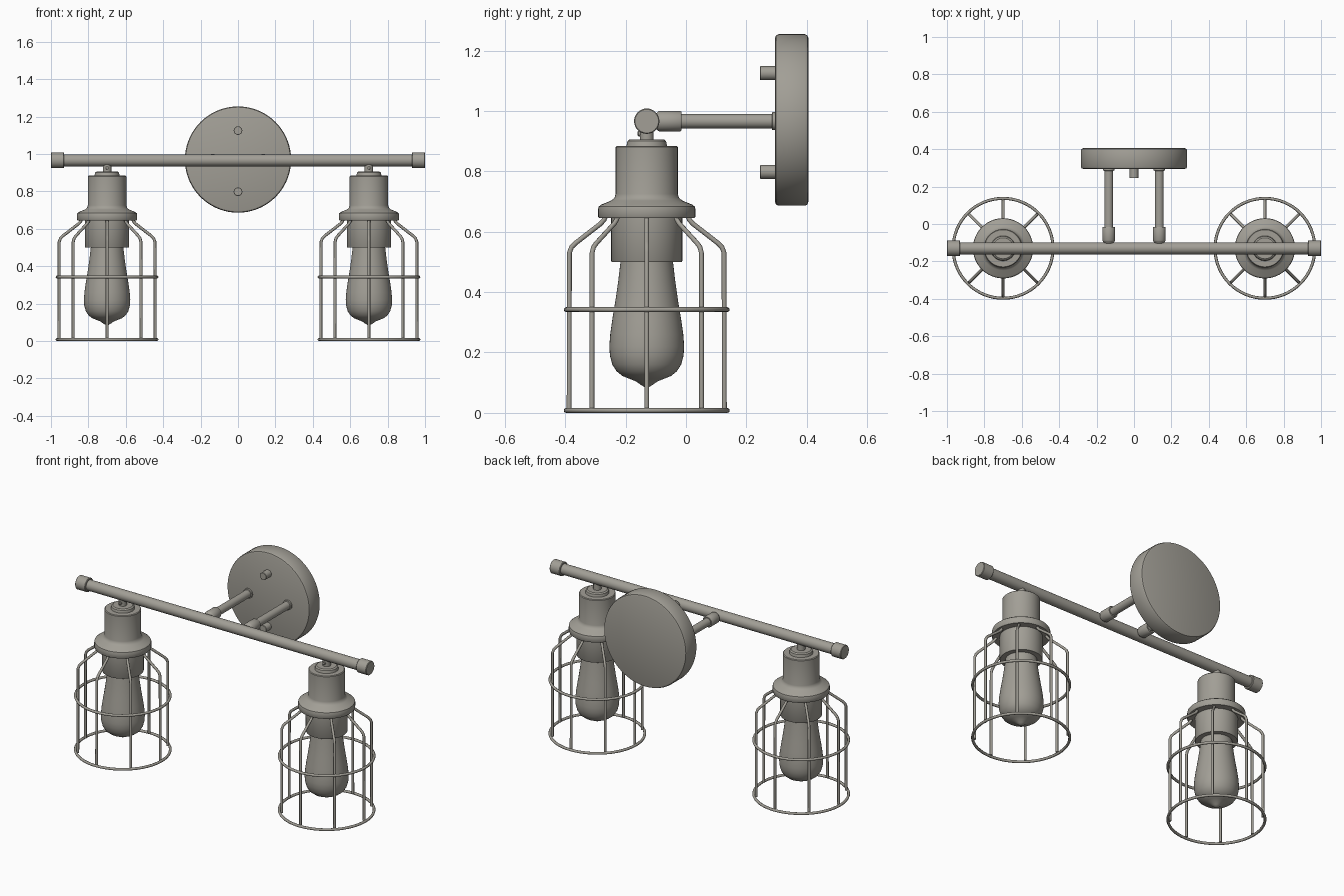
import bpy, bmesh, math
from mathutils import Vector, Matrix

if "Cube" in bpy.data.objects:
    bpy.data.objects.remove(bpy.data.objects["Cube"])

metal = bpy.data.materials.new("warm grey metal")
metal.diffuse_color = (0.36, 0.345, 0.305, 1)
metal.use_nodes = True
metal.node_tree.nodes["Principled BSDF"].inputs["Base Color"].default_value = metal.diffuse_color


def finish(obj, angle=35):
    obj.data.materials.clear()
    obj.data.materials.append(metal)
    bpy.ops.object.select_all(action='DESELECT')
    obj.select_set(True)
    bpy.context.view_layer.objects.active = obj
    bpy.ops.object.shade_smooth_by_angle(angle=math.radians(angle))
    return obj


def lathe(name, profile, loc, axis='Z', n=48):
    """Revolve (radius, height) points; zero-radius ends close to a point."""
    bm = bmesh.new()
    rings = []
    for r, h in profile:
        if r < 1e-6:
            rings.append([bm.verts.new((0, 0, h))] * n)
        else:
            rings.append([bm.verts.new((r * math.cos(2 * math.pi * i / n),
                                        r * math.sin(2 * math.pi * i / n), h)) for i in range(n)])
    for a, b in zip(rings, rings[1:]):
        for i in range(n):
            j = (i + 1) % n
            bm.faces.new(list(dict.fromkeys((a[i], a[j], b[j], b[i]))))
    rot = {'Z': Matrix(), 'X': Matrix.Rotation(math.pi / 2, 4, 'Y'),
           'Y': Matrix.Rotation(-math.pi / 2, 4, 'X')}[axis]
    bm.transform(Matrix.Translation(loc) @ rot)
    bmesh.ops.recalc_face_normals(bm, faces=bm.faces)
    me = bpy.data.meshes.new(name)
    bm.to_mesh(me)
    bm.free()
    obj = bpy.data.objects.new(name, me)
    bpy.context.collection.objects.link(obj)
    return finish(obj)


def rod(name, r, a, b, loc, axis, c=0.004, n=32):
    """Cylinder from a to b along the axis with small chamfers."""
    return lathe(name, [(0, a), (r - c, a), (r, a + c), (r, b - c), (r - c, b), (0, b)], loc, axis, n)


def wires(name, paths, radius, cyclic=False):
    cu = bpy.data.curves.new(name, 'CURVE')
    cu.dimensions = '3D'
    cu.bevel_depth = radius
    cu.bevel_resolution = 2
    cu.use_fill_caps = True
    for path in paths:
        sp = cu.splines.new('POLY')
        sp.points.add(len(path) - 1)
        for p, co in zip(sp.points, path):
            p.co = (*co, 1)
        sp.use_cyclic_u = cyclic
    obj = bpy.data.objects.new(name, cu)
    bpy.context.collection.objects.link(obj)
    bpy.ops.object.select_all(action='DESELECT')
    obj.select_set(True)
    bpy.context.view_layer.objects.active = obj
    bpy.ops.object.convert(target='MESH')
    return finish(bpy.context.view_layer.objects.active, 50)


BY, BZ = -0.13, 0.966

# Wall plate with rounded rims, and its two thumb screws
R = 0.284
lathe("wall_plate", [(0, 0.295), (R - 0.012, 0.295), (R - 0.004, 0.298), (R, 0.307), (R, 0.394),
                     (R - 0.004, 0.402), (R - 0.012, 0.405), (0, 0.405)], (0, 0, 0.97), 'Y', 72)
for label, z in (("upper", 1.125), ("lower", 0.798)):
    rod(label + "_plate_screw", 0.023, 0.245, 0.30, (0, 0, z), 'Y', 0.002)

# Cross bar with end caps
rod("cross_bar", 0.032, -0.98, 0.98, (0, BY, BZ), 'X')
for side, s in (("left", -1), ("right", 1)):
    a, b = sorted((s * 0.93, s * 1.0))
    rod(side + "_bar_cap", 0.042, a, b, (0, BY, BZ), 'X', 0.003)

    # Support arm: tapered tip, collar, rod and flange
    lathe(side + "_support_arm",
          [(0, -0.115), (0.012, -0.115), (0.032, -0.092), (0.034, -0.088), (0.034, -0.02),
           (0.031, -0.015), (0.024, -0.015), (0.024, 0.284), (0.03, 0.286), (0.03, 0.30), (0, 0.30)],
          (s * 0.135, 0, BZ), 'Y', 32)

    # Lamp holder: neck, cap, body, flared shade and socket
    c = (s * 0.70, BY, 0)
    rod(side + "_lamp_neck", 0.023, 0.89, 0.955, c, 'Z', 0.002)
    lathe(side + "_lamp_holder",
          [(0, 0.906), (0.056, 0.906), (0.064, 0.90), (0.067, 0.884), (0.099, 0.884), (0.103, 0.88),
           (0.103, 0.725), (0.107, 0.712), (0.118, 0.703), (0.15, 0.69), (0.159, 0.683), (0.161, 0.675),
           (0.161, 0.65), (0.158, 0.645), (0.118, 0.645), (0.118, 0.503), (0.116, 0.50), (0, 0.50)], c)
    rod(side + "_neck_screw", 0.009, BY - 0.03, BY, (s * 0.70, 0, 0.925), 'Y', 0.002, 16)

    # Teardrop bulb with a tip
    lathe(side + "_bulb",
          [(0, 0.52), (0.085, 0.52), (0.087, 0.50), (0.094, 0.44), (0.104, 0.37), (0.114, 0.31),
           (0.121, 0.26), (0.124, 0.22), (0.122, 0.19), (0.114, 0.16), (0.10, 0.138), (0.08, 0.122),
           (0.055, 0.112), (0.035, 0.104), (0.02, 0.093), (0.008, 0.086), (0, 0.085)], c)

    # Wire cage: eight bent ribs and two hoops
    rib = [(0.135, 0.655), (0.141, 0.64), (0.152, 0.627), (0.236, 0.562), (0.249, 0.549), (0.256, 0.53), (0.257, 0.01)]
    spokes = [[(c[0] + r * math.cos(k * math.pi / 4), c[1] + r * math.sin(k * math.pi / 4), z)
               for r, z in rib] for k in range(8)]
    wires(side + "_cage_ribs", spokes, 0.008)
    hoops = [[(c[0] + 0.267 * math.cos(t * math.pi / 32), c[1] + 0.267 * math.sin(t * math.pi / 32), z)
              for t in range(64)] for z in (0.008, 0.342)]
    wires(side + "_cage_hoops", hoops, 0.008, True)
